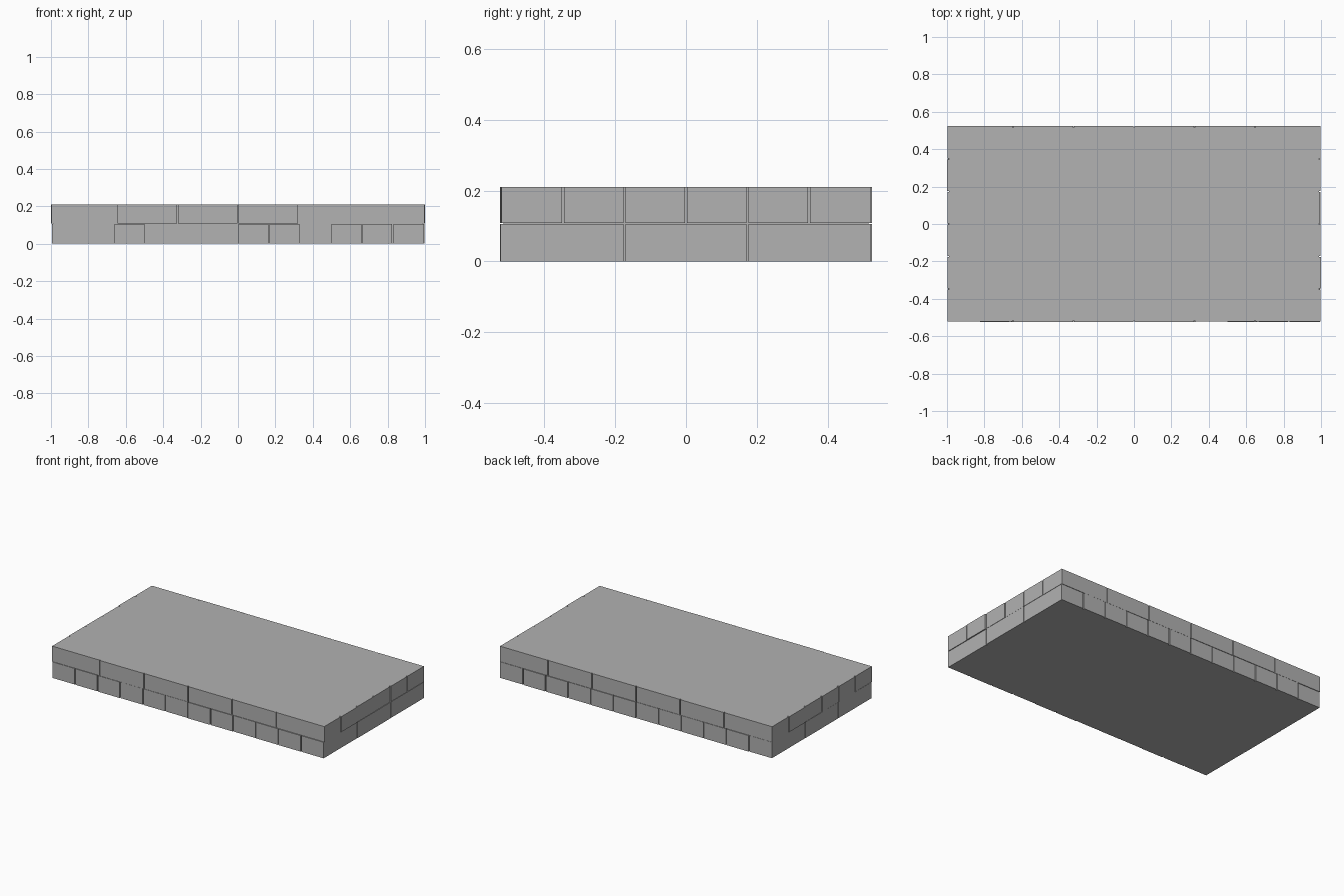
import bpy, bmesh, random

if "Cube" in bpy.data.objects:
    bpy.data.objects.remove(bpy.data.objects["Cube"])

random.seed(4)
HX, HY = 0.994, 0.5215      # nominal half size of the slab
H, MID, GAP = 0.21, 0.107, 0.006

stone = bpy.data.materials.new("dark_stone")
stone.diffuse_color = (0.445, 0.445, 0.445, 1)
stone.use_nodes = True
stone.node_tree.nodes["Principled BSDF"].inputs["Base Color"].default_value = stone.diffuse_color


def add_box(bm, lo, hi):
    vs = bmesh.ops.create_cube(bm, size=1.0)["verts"]
    for v in vs:
        for i in range(3):
            v.co[i] = hi[i] if v.co[i] > 0 else lo[i]


def finish(bm, name):
    me = bpy.data.meshes.new(name)
    bm.to_mesh(me)
    bm.free()
    me.materials.append(stone)
    ob = bpy.data.objects.new(name, me)
    bpy.context.collection.objects.link(ob)


def brick_course(name, nx, ny, sx, z0, z1):
    """Ring of slightly uneven bricks; the core fills the middle."""
    bm = bmesh.new()
    sy, g = 2 * HY / ny, GAP / 2
    push = lambda: random.uniform(0, 0.004)
    for i in range(nx):
        for j in range(ny):
            if 0 < i < nx - 1 and 0 < j < ny - 1:
                continue
            x0 = (i - nx / 2) * sx + g if i else -HX - push()
            x1 = (i + 1 - nx / 2) * sx - g if i < nx - 1 else HX + push()
            y0 = (j - ny / 2) * sy + g if j else -HY - push()
            y1 = (j + 1 - ny / 2) * sy - g if j < ny - 1 else HY + push()
            # the most protruding end bricks fix the overall length
            if z0 > 0 and j == 1 and i == nx - 1:
                x1 = 1.0
            if z0 > 0 and j == ny - 2 and i == 0:
                x0 = -1.0
            add_box(bm, (x0, y0, z0), (x1, y1, z1))
    finish(bm, name)


# mortar core, recessed at the sides and level with the bricks above and below
bm = bmesh.new()
add_box(bm, (-HX + 0.006, -HY + 0.006, 0), (HX - 0.006, HY - 0.006, H))
finish(bm, "mortar_core")

# narrow bricks below, long bricks above
brick_course("lower_bricks", 12, 3, 0.1655, 0.0, MID - 0.001)
brick_course("upper_bricks", 6, 6, 0.323, MID + 0.001, H)
